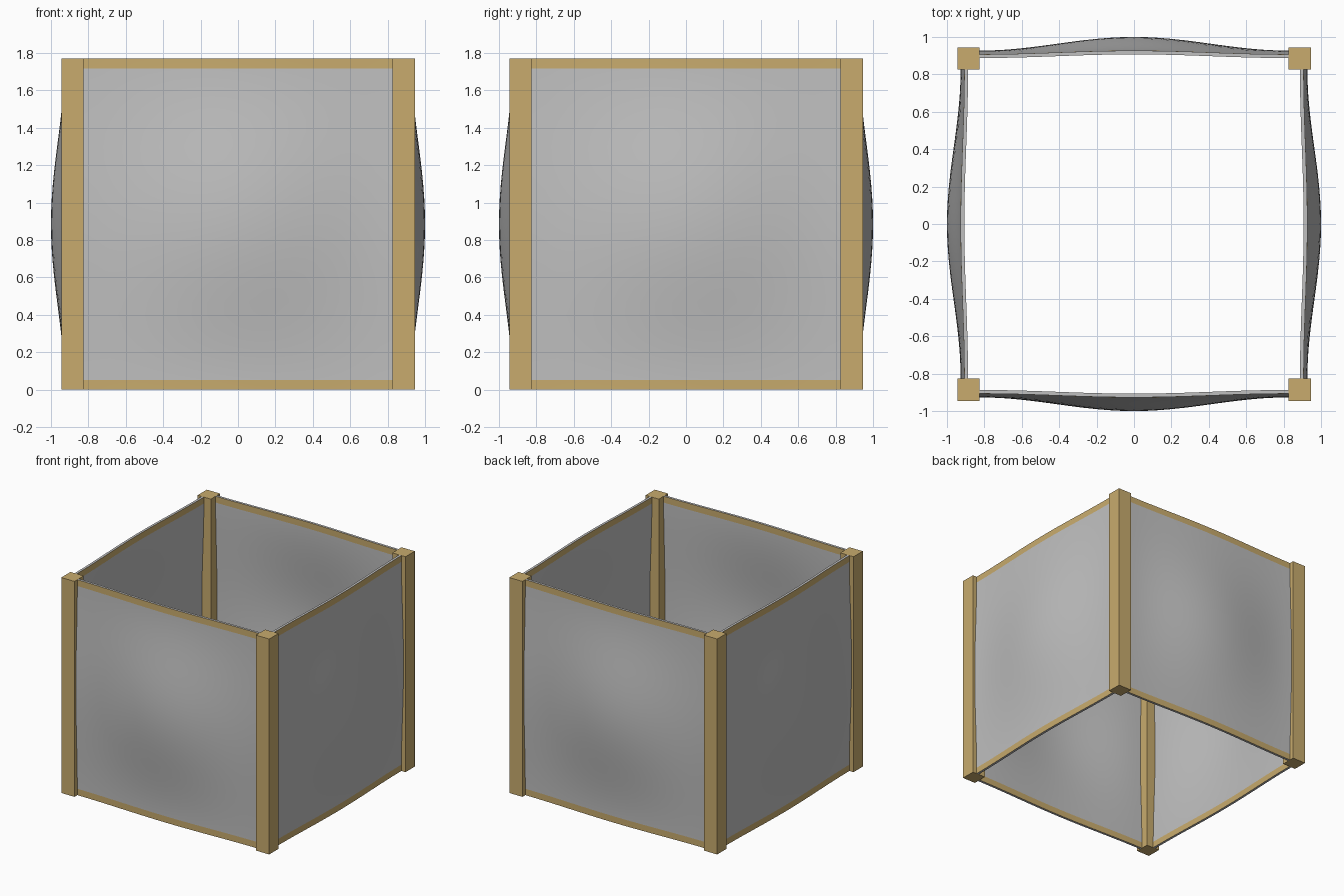
import bpy, bmesh, math
from mathutils import Matrix

if "Cube" in bpy.data.objects:
    bpy.data.objects.remove(bpy.data.objects["Cube"])

H, C, P = 1.77, 0.885, 0.06      # height, post centre, post half width
BAND, THICK, N = 0.052, 0.02, 24


def material(name, rgb):
    m = bpy.data.materials.new(name)
    m.diffuse_color = (*rgb, 1)
    m.use_nodes = True
    m.node_tree.nodes["Principled BSDF"].inputs["Base Color"].default_value = m.diffuse_color
    return m


tan = material("tan wood", (0.58, 0.41, 0.155))
grey = material("grey sheet", (0.53, 0.53, 0.53))


def finish(name, bm, mats):
    bmesh.ops.recalc_face_normals(bm, faces=bm.faces)
    me = bpy.data.meshes.new(name)
    bm.to_mesh(me)
    bm.free()
    for m in mats:
        me.materials.append(m)
    ob = bpy.data.objects.new(name, me)
    bpy.context.collection.objects.link(ob)
    return ob


def swell(t):
    return 0.27 + 0.73 * (1 + math.cos(math.pi * t)) / 2


# Bulging wall sheets with tan bands along top and bottom, on both faces
def wall(name, angle):
    bm = bmesh.new()
    half = C - P
    zs = [0] + [BAND + (H - 2 * BAND) * k / N for k in range(N + 1)] + [H]
    xs = [-half + 2 * half * i / N for i in range(N + 1)]
    layers = []
    for off in (0, THICK):
        layers.append([[bm.verts.new((x, -(0.90 + 0.1 * swell(x / half) * swell(2 * z / H - 1) - off), z))
                        for x in xs] for z in zs])
    for g in layers:
        for k in range(len(zs) - 1):
            for i in range(N):
                f = bm.faces.new((g[k][i], g[k][i + 1], g[k + 1][i + 1], g[k + 1][i]))
                f.material_index = 1 if k in (0, len(zs) - 2) else 0
                f.smooth = True
    a, b = layers
    # thin rims
    for k in (0, -1):
        for i in range(N):
            bm.faces.new((a[k][i], a[k][i + 1], b[k][i + 1], b[k][i]))
    for i in (0, -1):
        for k in range(len(zs) - 1):
            bm.faces.new((a[k][i], a[k + 1][i], b[k + 1][i], b[k][i]))
    bm.transform(Matrix.Rotation(angle, 4, 'Z'))
    ob = finish(name, bm, (grey, tan))
    bpy.ops.object.select_all(action='DESELECT')
    bpy.context.view_layer.objects.active = ob
    ob.select_set(True)
    bpy.ops.object.shade_smooth_by_angle(angle=math.radians(30))


for i, side in enumerate(("front", "right", "back", "left")):
    wall(side + "_wall", i * math.pi / 2)

# Square corner posts
for sx, xn in ((-1, "left"), (1, "right")):
    for sy, yn in ((-1, "front"), (1, "back")):
        bm = bmesh.new()
        bmesh.ops.create_cube(bm, size=1, matrix=Matrix.Translation((sx * C, sy * C, H / 2))
                              @ Matrix.Diagonal((2 * P, 2 * P, H, 1)))
        finish(f"{yn}_{xn}_post", bm, (tan,))
